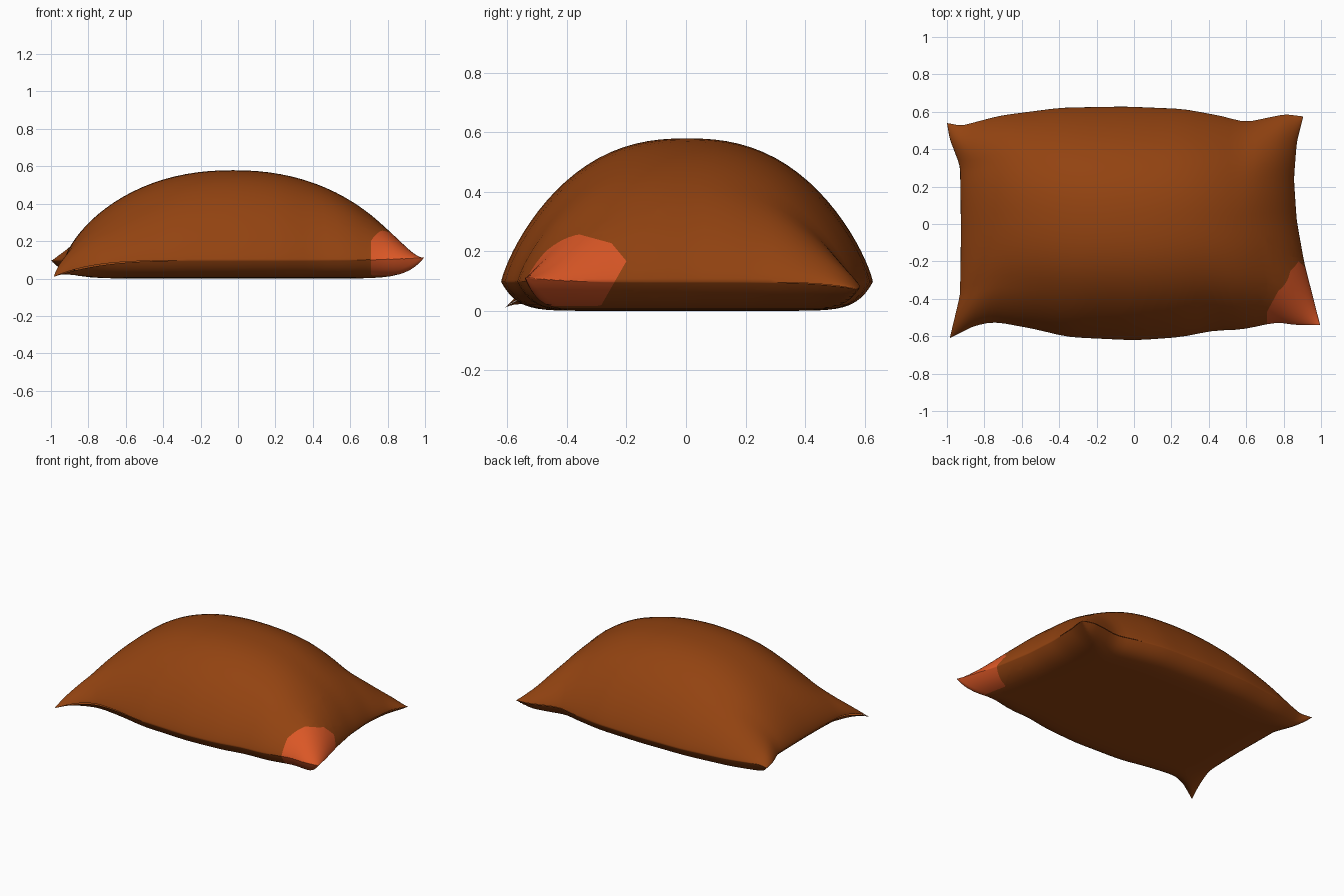
import bpy, bmesh, math
from mathutils import Vector

if "Cube" in bpy.data.objects:
    bpy.data.objects.remove(bpy.data.objects["Cube"])

N = 44  # grid cells per side


def lerp_table(pts, t):
    """Piecewise linear lookup in (t, value) pairs, softened by a small average."""
    def at(s):
        s = min(max(s, pts[0][0]), pts[-1][0])
        for (a, va), (b, vb) in zip(pts, pts[1:]):
            if s <= b:
                return va + (vb - va) * (s - a) / (b - a)
        return pts[-1][1]
    d = 0.05 * min(1, 4 * (1 - abs(t)))
    return (at(t - d) + 2 * at(t) + at(t + d)) / 4


# Seam outline seen from above
LEFT = [(-1, -.985), (-.6, -.93), (0, -.925), (.6, -.93), (.85, -.985), (1, -1)]
RIGHT = [(-1, .995), (-.4, .91), (0, .87), (.4, .855), (.75, .87), (1, .905)]
FRONT = [(-1, -.61), (-.87, -.545), (-.76, -.522), (-.55, -.56), (-.36, -.605), (0, -.622),
         (.25, -.605), (.42, -.57), (.58, -.565), (.76, -.525), (.87, -.54), (1, -.54)]
BACK = [(-1, .54), (-.92, .525), (-.7, .58), (-.36, .622), (0, .628), (.33, .615),
        (.58, .57), (.67, .54), (.78, .565), (.9, .587), (1, .575)]
CORNER_Z = {(-1, -1): .012, (1, -1): .115, (1, 1): .075, (-1, 1): .1}


def point(u, v, top):
    a, b = (u + 1) / 2, (v + 1) / 2
    x = lerp_table(LEFT, v) * (1 - a) + lerp_table(RIGHT, v) * a
    y = lerp_table(FRONT, u) * (1 - b) + lerp_table(BACK, u) * b
    w = abs(u * v) ** 4
    corner = CORNER_Z[(1 if u > 0 else -1, 1 if v > 0 else -1)]
    seam = .1 * (1 - w) + corner * w
    if top:
        f = max(0, 1 - abs(u) ** 2.2) ** .7
        g = max(0, 1 - abs(v) ** 2.4) ** .8
        base = .1 + (seam - .1) * w ** .25
        return Vector((x, y, base + .482 * f * g))
    return Vector((x, y, .003 + (seam - .003) * max(abs(u), abs(v)) ** 12))


# Cushion body: domed top and flat underside sharing one seam
bm = bmesh.new()
ts = [math.sin(math.pi / 2 * (2 * i / N - 1)) for i in range(N + 1)]
for top in (True, False):
    grid = [[bm.verts.new(point(u, v, top)) for u in ts] for v in ts]
    for j in range(N):
        for i in range(N):
            q = [grid[j][i], grid[j][i + 1], grid[j + 1][i + 1], grid[j + 1][i]]
            bm.faces.new(q if top else q[::-1])
bmesh.ops.remove_doubles(bm, verts=bm.verts, dist=.0008)

# Corner patch: cut its outline, then colour the faces inside
planes = [((.71, 0, 0), (-1, 0, 0)), ((.7, -.49, 0), (-.24, .13, 0)),
          ((0, -.2, .17), (0, .14, -.08)), ((0, -.2, .17), (0, .06, .05)),
          ((0, -.36, .26), (0, .03, .11)), ((0, 0, .02), (0, 0, -1))]
for co, no in planes:
    near = [f for f in bm.faces if f.calc_center_median().x > .6
            and f.calc_center_median().y < -.1]
    geom = set(near) | {e for f in near for e in f.edges} | {v for f in near for v in f.verts}
    bmesh.ops.bisect_plane(bm, geom=list(geom), plane_co=co, plane_no=no, dist=1e-5)
for f in bm.faces:
    c = f.calc_center_median()
    f.smooth = True
    f.material_index = int(all((c - Vector(co)).dot(Vector(no)) < 0 for co, no in planes))
bmesh.ops.recalc_face_normals(bm, faces=bm.faces)

zmin = min(v.co.z for v in bm.verts)
bmesh.ops.translate(bm, verts=bm.verts, vec=(0, 0, -zmin))
mesh = bpy.data.meshes.new("cushion")
bm.to_mesh(mesh)
bm.free()
for name, col in (("saddle brown", (.29, .056, .0055, 1)), ("burnt orange", (.70, .095, .019, 1))):
    m = bpy.data.materials.new(name)
    m.diffuse_color = col
    m.use_nodes = True
    m.node_tree.nodes["Principled BSDF"].inputs["Base Color"].default_value = m.diffuse_color
    mesh.materials.append(m)
bpy.context.collection.objects.link(bpy.data.objects.new("cushion", mesh))
